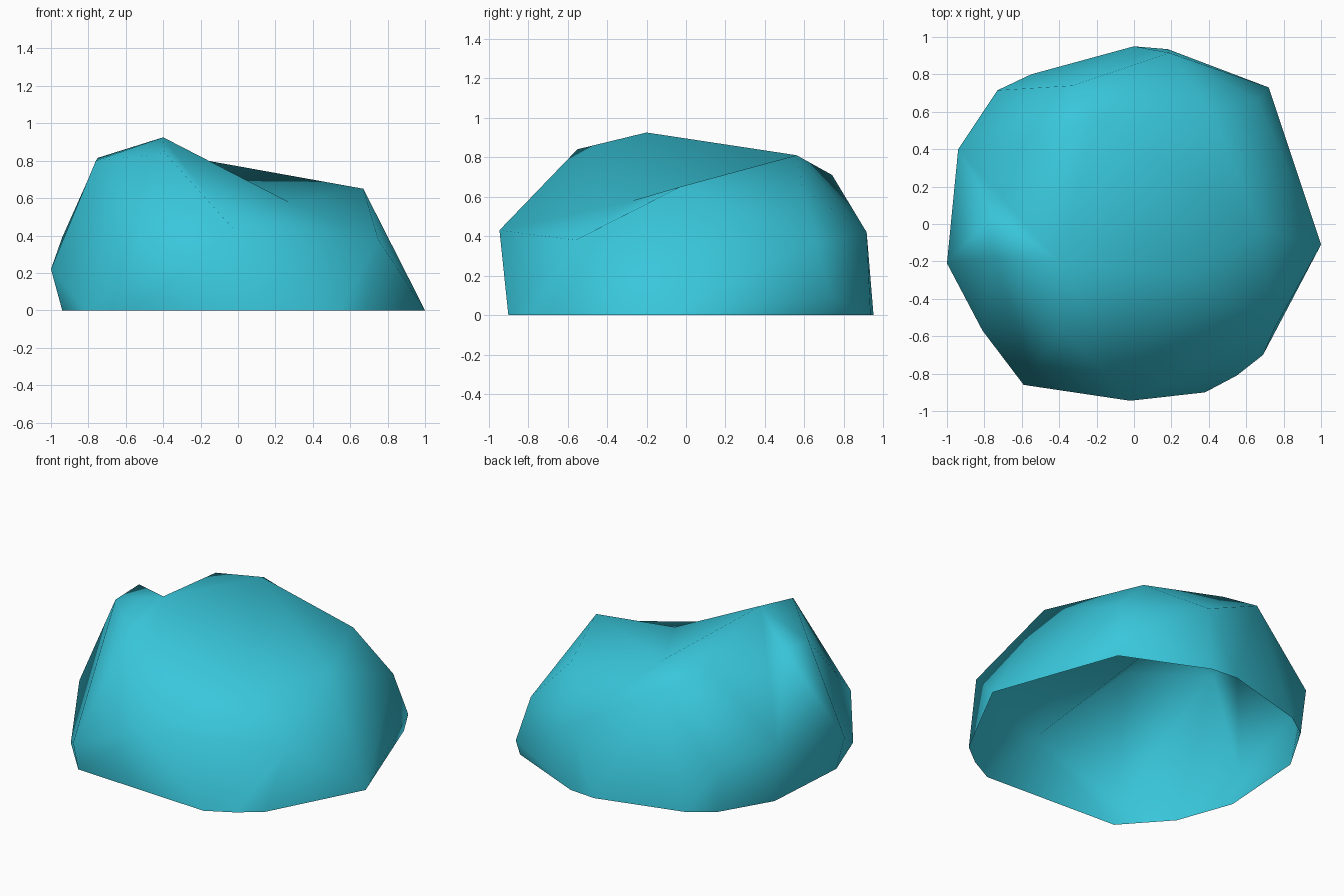
import bpy, math
from mathutils import Vector, geometry

if "Cube" in bpy.data.objects:
    bpy.data.objects.remove(bpy.data.objects["Cube"])

# Outline of the open base, counter-clockwise from above (z = 0)
base = [(-.56, -.85), (.38, -.90), (.55, -.81), (.69, -.70), (1, -.11),
        (.71, .70), (.18, .935), (0, .95), (-.55, .80), (-.71, .69),
        (-.90, .37), (-.94, -.21), (-.81, -.57)]

# Corners of the chiselled upper surface
corners = {
    "peak": (-.40, -.20, .925), "dip": (.27, -.27, .58),
    "front_top": (-.39, -.55, .84), "right_top": (.67, -.03, .65),
    "back_top": (-.22, .56, .81), "back_brow": (-.33, .74, .71),
    "back_left": (-.73, .715, .29), "back_mid": (.19, .915, .42),
    "back_crest": (-.49, .47, .80), "back_shoulder": (.42, .59, .64),
    "left_top": (-.75, .05, .815), "left_brow": (-.76, -.18, .80),
    "left_low": (-1, -.21, .22), "left_back": (-.94, .40, .39),
    "right_back": (.66, .66, .375), "right_back_low": (.72, .73, .10),
    "right_front": (.75, -.56, .38), "front": (-.02, -.945, .43),
    "front_left": (-.59, -.86, .17),
}
# Ridges and valleys that must stay as edges: each corner with its neighbours
ridges = {
    "peak": ["dip", "back_top", "front_top", "front", "left_top", "left_brow",
             "back_crest", "left_back"],
    "dip": ["back_top", "right_top"],
    "front": ["front_top", "right_front"],
    "right_top": ["right_front", "back_top"],
    "back_brow": ["back_left", "back_mid", "back_crest"],
    "back_shoulder": ["back_top", "right_top", "back_mid", "right_back"],
    "left_brow": ["left_top", "left_low", "front_top"],
    "front_left": ["left_brow", "front_top"],
}

names = list(corners)
points = [Vector((x, y, 0)) for x, y in base] + [Vector(c) for c in corners.values()]


def unroll(p):
    """Flatten the dome: distance from the middle is the angle from straight up."""
    r = math.atan2(math.hypot(p.x, p.y), p.z)
    a = math.atan2(p.y, p.x)
    return Vector((r * math.cos(a), r * math.sin(a)))


n = len(base)
edges = [(i, (i + 1) % n) for i in range(n)]
for a, ends in ridges.items():
    edges += [(n + names.index(a), n + names.index(b)) for b in ends]

# Skin the corners with triangles
out = geometry.delaunay_2d_cdt([unroll(p) for p in points], edges, [], 0, 1e-5)
original = out[3]
faces = []
for f in out[2]:
    if all(original[i] for i in f):
        f = [original[i][0] for i in f]
        a, b, c = (unroll(points[i]) for i in f)
        if (b - a).cross(c - a) < 0:
            f.reverse()
        faces.append(f)

mesh = bpy.data.meshes.new("rock")
mesh.from_pydata([tuple(p) for p in points], [], faces)
mesh.polygons.foreach_set("use_smooth", [True] * len(mesh.polygons))

teal = bpy.data.materials.new("teal")
teal.diffuse_color = (.04, .57, .71, 1)
teal.use_nodes = True
teal.node_tree.nodes["Principled BSDF"].inputs["Base Color"].default_value = teal.diffuse_color
mesh.materials.append(teal)
mesh.update()
rock = bpy.data.objects.new("rock", mesh)
bpy.context.collection.objects.link(rock)
